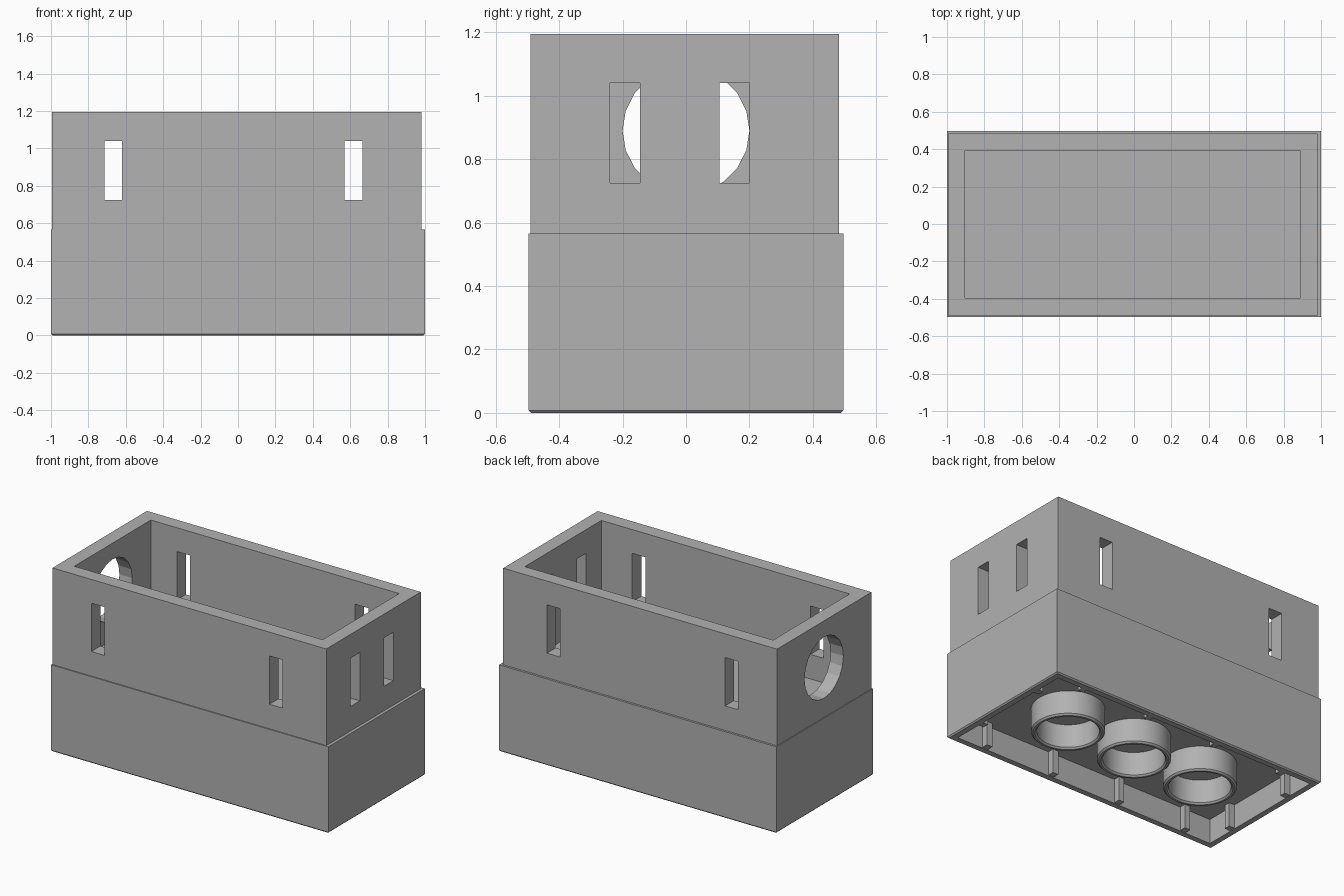
import bpy
import bmesh
from math import cos, sin, tau

if "Cube" in bpy.data.objects:
    bpy.data.objects.remove(bpy.data.objects["Cube"], do_unlink=True)

gray = bpy.data.materials.new("light_gray")
gray.use_nodes = True
GRAY = (0.445, 0.445, 0.445, 1)
gray.diffuse_color = GRAY
gray.node_tree.nodes["Principled BSDF"].inputs["Base Color"].default_value = GRAY

BASE_TOP, TOP = 0.565, 1.195
CEILING = 0.16          # height of the underside recess


def make_object(name, bm):
    bmesh.ops.recalc_face_normals(bm, faces=bm.faces)
    mesh = bpy.data.meshes.new(name)
    bm.to_mesh(mesh)
    bm.free()
    mesh.materials.append(gray)
    obj = bpy.data.objects.new(name, mesh)
    bpy.context.collection.objects.link(obj)
    return obj


def box(name, x, y, z):
    """Box from (low, high) pairs."""
    bm = bmesh.new()
    bmesh.ops.create_cube(bm, size=1)
    for v in bm.verts:
        for i, (low, high) in enumerate((x, y, z)):
            v.co[i] = high if v.co[i] > 0 else low
    return make_object(name, bm)


def lathe(name, profile, steps):
    """Closed ring from a (radius, height) profile."""
    bm = bmesh.new()
    loops = [[bm.verts.new((r * cos(tau * i / steps), r * sin(tau * i / steps), z))
              for r, z in profile] for i in range(steps)]
    n = len(profile)
    for i in range(steps):
        a, b = loops[i], loops[(i + 1) % steps]
        for j in range(n):
            k = (j + 1) % n
            bm.faces.new((a[j], b[j], b[k], a[k]))
    return make_object(name, bm)


def activate(obj):
    bpy.ops.object.select_all(action="DESELECT")
    obj.select_set(True)
    bpy.context.view_layer.objects.active = obj


def cut(obj, cutter):
    mod = obj.modifiers.new("cut", "BOOLEAN")
    mod.operation, mod.solver, mod.object = "DIFFERENCE", "EXACT", cutter
    activate(obj)
    bpy.ops.object.modifier_apply(modifier=mod.name)
    bpy.data.objects.remove(cutter, do_unlink=True)


# Lower block with a fine chamfer round the bottom and a shallow recess below
base = box("base_block", (-1, 1), (-0.497, 0.497), (0, BASE_TOP))
bm = bmesh.new()
bm.from_mesh(base.data)
bottom = [e for e in bm.edges if all(v.co.z < 0.01 for v in e.verts)]
bmesh.ops.bevel(bm, geom=bottom, offset=0.008, segments=1, affect="EDGES")
bm.to_mesh(base.data)
bm.free()
cut(base, box("recess_cutter", (-0.955, 0.955), (-0.452, 0.452), (-0.1, CEILING)))

# Upper walls, open at the top
walls = box("upper_walls", (-0.995, 0.98), (-0.49, 0.483), (BASE_TOP - 0.01, TOP))
cut(walls, box("room_cutter", (-0.903, 0.888), (-0.396, 0.392), (BASE_TOP, TOP + 0.1)))

# Tall slots through the front and back, and through the right end
SLOT_Z = (0.725, 1.04)
for x in (-0.715, 0.57):
    cut(walls, box("slot_cutter", (x, x + 0.095), (-0.7, 0.7), SLOT_Z))
for y in (-0.24, 0.105):
    cut(walls, box("slot_cutter", (0.7, 1.2), (y, y + 0.095), SLOT_Z))

# Round opening in the other end
bm = bmesh.new()
bmesh.ops.create_circle(bm, cap_ends=True, segments=20, radius=0.2)
for v in bm.verts:
    v.co = (-1.2, v.co.x, v.co.y + 0.89)
extruded = bmesh.ops.extrude_face_region(bm, geom=bm.faces[:])["geom"]
bmesh.ops.translate(bm, vec=(0.5, 0, 0),
                    verts=[g for g in extruded if isinstance(g, bmesh.types.BMVert)])
cut(walls, make_object("round_cutter", bm))

# Three tubes under the block, with chamfered rims
OUTER, INNER, C = 0.215, 0.182, 0.01
tube_profile = [(OUTER, CEILING + 0.01), (OUTER, C), (OUTER - C, 0),
                (INNER + C, 0), (INNER, C), (INNER, CEILING + 0.01)]
for i, x in enumerate((-0.5, 0, 0.5)):
    tube = lathe(f"tube_{i + 1}", tube_profile, 40)
    tube.location.x = x
    activate(tube)
    bpy.ops.object.shade_smooth_by_angle()

# Small ribs round the inside of the recess
RIB, RIB_Z = 0.02, (0.004, CEILING + 0.01)
for side in (-1, 1):
    for x in (-0.75, -0.25, 0.25, 0.75):
        y = sorted((side * 0.41, side * 0.46))
        box("long_side_rib", (x - RIB, x + RIB), y, RIB_Z)
    for y in (-0.25, 0.25):
        x = sorted((side * 0.915, side * 0.965))
        box("end_rib", x, (y - RIB, y + RIB), RIB_Z)
